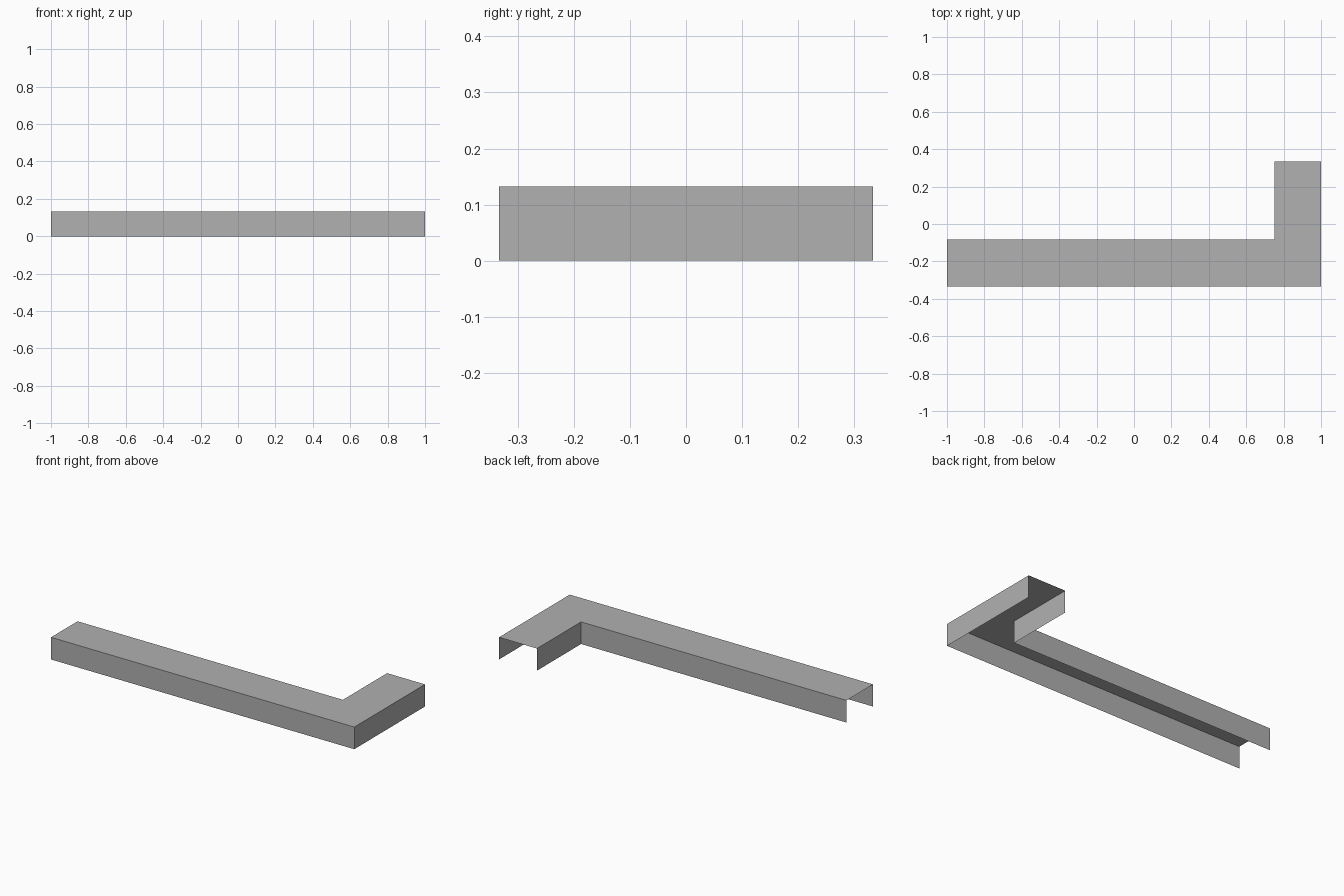
import bpy
import bmesh

cube = bpy.data.objects.get("Cube")
if cube:
    bpy.data.objects.remove(cube, do_unlink=True)

HEIGHT = 0.132
HALF_LENGTH, HALF_DEPTH = 1.0, 0.333
WIDTH = 0.25

grey = bpy.data.materials.new("plain grey")
grey.use_nodes = True
colour = (0.44, 0.44, 0.44, 1)
grey.diffuse_color = colour
grey.node_tree.nodes["Principled BSDF"].inputs["Base Color"].default_value = colour

# Outer and inner runs of the L-shaped channel, each from one open end to the other
inner_x, inner_y = HALF_LENGTH - WIDTH, WIDTH - HALF_DEPTH
outer_run = [(-HALF_LENGTH, -HALF_DEPTH), (HALF_LENGTH, -HALF_DEPTH), (HALF_LENGTH, HALF_DEPTH)]
inner_run = [(inner_x, HALF_DEPTH), (inner_x, inner_y), (-HALF_LENGTH, inner_y)]

bm = bmesh.new()


def add_wall(run):
    """Drop a thin wall from the top edge to the ground, facing outward."""
    top = [bm.verts.new((x, y, HEIGHT)) for x, y in run]
    low = [bm.verts.new((x, y, 0)) for x, y in run]
    for i in range(len(run) - 1):
        bm.faces.new((low[i], low[i + 1], top[i + 1], top[i]))
    return top


# Side walls, then the mitred top sheet; both ends and the underside stay open
outer = add_wall(outer_run)
inner = add_wall(inner_run)
corner_out, corner_in = outer[1], inner[1]
bm.faces.new((outer[0], corner_out, corner_in, inner[2]))
bm.faces.new((corner_out, outer[2], inner[0], corner_in))

mesh = bpy.data.meshes.new("corner_channel")
bm.to_mesh(mesh)
bm.free()
mesh.materials.append(grey)
channel = bpy.data.objects.new("corner_channel", mesh)
bpy.context.collection.objects.link(channel)
